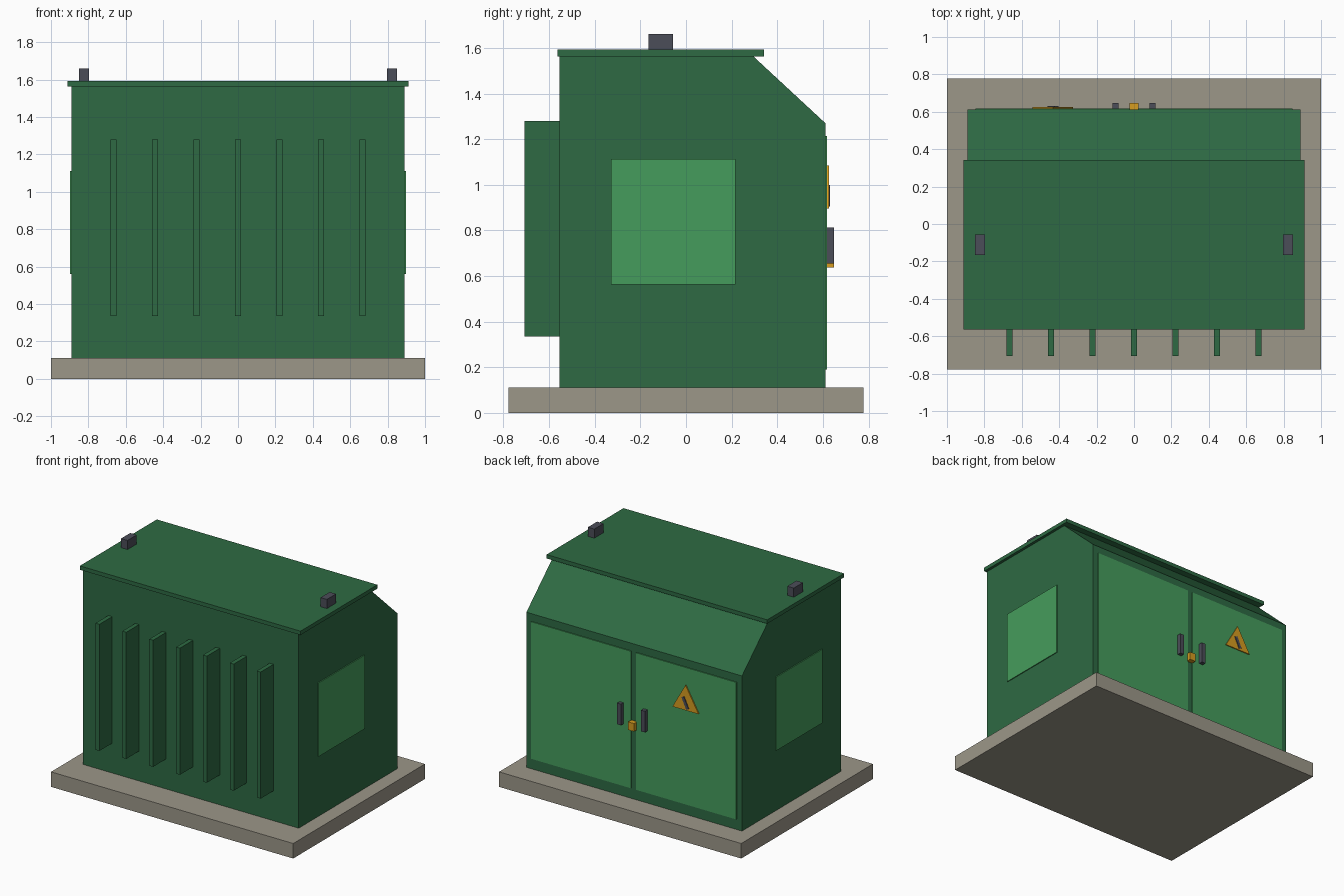
import bpy, bmesh, math
from mathutils import Matrix

if "Cube" in bpy.data.objects:
    bpy.data.objects.remove(bpy.data.objects["Cube"])


def material(name, r, g, b):
    lin = [((c / 255 + 0.055) / 1.055) ** 2.4 for c in (r, g, b)]
    m = bpy.data.materials.new(name)
    m.diffuse_color = (*lin, 1)
    m.use_nodes = True
    m.node_tree.nodes["Principled BSDF"].inputs["Base Color"].default_value = m.diffuse_color
    return m


GREEN = material("dark green", 46, 106, 67)
LIGHT = material("light green", 69, 156, 92)
CONCRETE = material("concrete", 156, 151, 137)
METAL = material("dark metal", 75, 77, 88)
YELLOW = material("warning yellow", 214, 156, 32)


def finish(name, bm, mat):
    bmesh.ops.recalc_face_normals(bm, faces=bm.faces)
    me = bpy.data.meshes.new(name)
    bm.to_mesh(me)
    bm.free()
    me.materials.append(mat)
    ob = bpy.data.objects.new(name, me)
    bpy.context.collection.objects.link(ob)
    return ob


def box(name, x, y, z, mat):
    """Box from (min, max) ranges."""
    bm = bmesh.new()
    bmesh.ops.create_cube(bm, size=1)
    for v in bm.verts:
        v.co = [lo + (c + 0.5) * (hi - lo) for c, (lo, hi) in zip(v.co, (x, y, z))]
    return finish(name, bm, mat)


def prism(name, points, offset, mat):
    """Extrude a closed outline along offset."""
    bm = bmesh.new()
    f = bm.faces.new([bm.verts.new(p) for p in points])
    ext = bmesh.ops.extrude_face_region(bm, geom=[f])
    verts = [g for g in ext["geom"] if isinstance(g, bmesh.types.BMVert)]
    bmesh.ops.translate(bm, vec=offset, verts=verts)
    return finish(name, bm, mat)


# Plinth, cabinet body with sloped rear shoulder, roof plate
box("plinth", (-1, 1), (-0.777, 0.777), (0, 0.112), CONCRETE)
profile = [(-0.555, 0.112), (0.611, 0.112), (0.611, 1.27), (0.295, 1.563), (-0.555, 1.563)]
prism("cabinet_body", [(-0.89, y, z) for y, z in profile], (1.78, 0, 0), GREEN)
box("roof_plate", (-0.911, 0.911), (-0.564, 0.343), (1.563, 1.592), GREEN)

# Cooling fins on the front
for i in range(7):
    x = (i - 3) * 0.222
    box(f"cooling_fin_{i + 1}", (x - 0.016, x + 0.016), (-0.707, -0.55), (0.335, 1.28), GREEN)

# Parts mirrored left and right
for s, side in ((-1, "left"), (1, "right")):
    def span(a, b):
        return tuple(sorted((s * a, s * b)))
    box(f"lifting_lug_{side}", span(0.797, 0.85), (-0.165, -0.057), (1.59, 1.66), METAL)
    box(f"side_panel_{side}", span(0.888, 0.897), (-0.329, 0.217), (0.562, 1.112), LIGHT)
    box(f"door_{side}", span(0.021, 0.847), (0.609, 0.618), (0.19, 1.213), LIGHT)
    box(f"door_handle_{side}", span(0.083, 0.115), (0.616, 0.648), (0.655, 0.813), METAL)

# Padlock between the doors
box("padlock", (-0.025, 0.025), (0.609, 0.648), (0.637, 0.697), YELLOW)

# Triangular warning sign with slanted bar
sign = [(-0.542, 0.617, 0.897), (-0.326, 0.617, 0.897), (-0.434, 0.617, 1.085)]
prism("warning_sign", sign, (0, 0.009, 0), YELLOW)
bar = box("warning_bar", (-0.011, 0.011), (-0.004, 0.004), (-0.046, 0.046), METAL)
bar.data.transform(Matrix.Translation((-0.434, 0.628, 0.952)) @ Matrix.Rotation(math.radians(25), 4, 'Y'))
